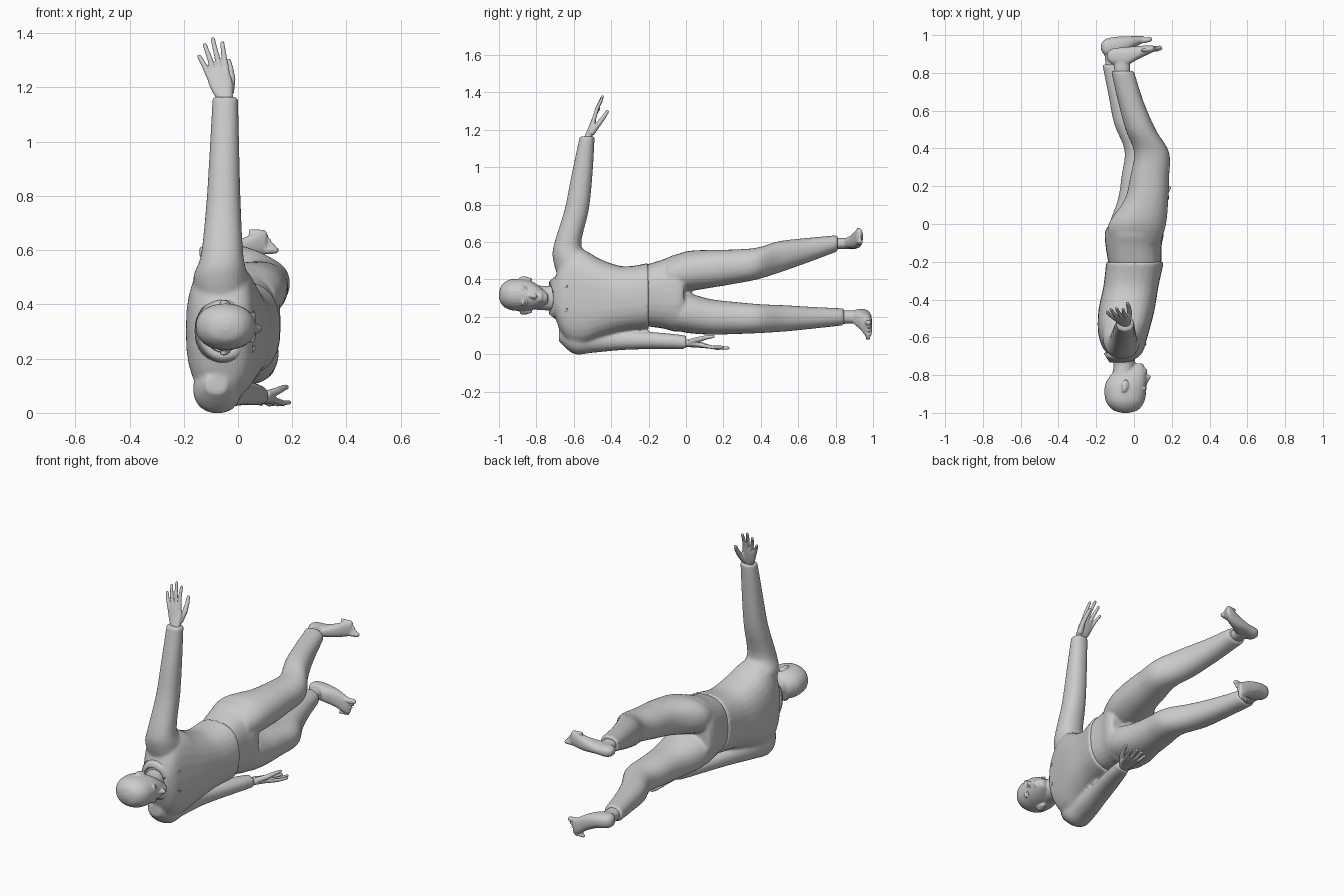
import bpy, bmesh
from math import sin, cos, pi, copysign
from mathutils import Vector, Matrix

ID = Matrix.Identity(4)


def bridge(bm, rings):
    """Skin a list of point rings and cap both ends."""
    vs = [[bm.verts.new(p) for p in r] for r in rings]
    n = len(vs[0])
    for a, b in zip(vs, vs[1:]):
        for i in range(n):
            j = (i + 1) % n
            bm.faces.new((a[i], a[j], b[j], b[i]))
    bm.faces.new(vs[0][::-1])
    bm.faces.new(vs[-1])


def spline(rows, k=4):
    """Catmull-Rom interpolation of number rows."""
    out = []
    for i in range(len(rows) - 1):
        p = [rows[max(0, min(len(rows) - 1, i + d))] for d in (-1, 0, 1, 2)]
        for s in range(k):
            t = s / k
            out.append([.5 * (2 * b + (c - a) * t + (2 * a - 5 * b + 4 * c - d) * t * t
                              + (3 * b - a - 3 * c + d) * t ** 3) for a, b, c, d in zip(*p)])
    return out + [list(rows[-1])]


def loft(bm, axis, rows, p=.9, m=ID, n=28):
    """Rows: position on axis, then low/high extents on the other two axes."""
    u, v = [i for i in range(3) if i != axis]
    rings = []
    for t, u0, u1, v0, v1 in spline(rows):
        ring = []
        for i in range(n):
            c, s = cos(2 * pi * i / n), sin(2 * pi * i / n)
            q = Vector((0, 0, 0))
            q[axis] = t
            q[u] = (u0 + u1) / 2 + (u1 - u0) / 2 * copysign(abs(c) ** p, c)
            q[v] = (v0 + v1) / 2 + (v1 - v0) / 2 * copysign(abs(s) ** p, s)
            ring.append(m @ q)
        rings.append(ring)
    bridge(bm, rings)


def digit(bm, pts, r0, r1, m=ID, n=12):
    """Tapered finger or toe with a rounded tip."""
    pts = [Vector(p) for p in pts]
    pts.append(pts[-1] + (pts[-1] - pts[-2]).normalized() * r1 * .7)
    last = len(pts) - 1
    rings = []
    for i, c in enumerate(pts):
        d = pts[min(i + 1, last)] - pts[max(i - 1, 0)]
        q = d.to_track_quat('Z', 'Y')
        r = r1 * .5 if i == last else r0 + (r1 - r0) * i / (last - 1)
        rings.append([m @ (c + q @ Vector((r * cos(2 * pi * k / n), r * sin(2 * pi * k / n), 0)))
                      for k in range(n)])
    bridge(bm, rings)


def ball(bm, c, s):
    bmesh.ops.create_uvsphere(bm, u_segments=16, v_segments=10, radius=1,
                              matrix=Matrix.Translation(c) @ Matrix.Diagonal((*s, 1)))


def finish(name, bm, voxel=0, smooth=4):
    """Make the object; overlapping volumes are fused by a voxel remesh."""
    bmesh.ops.recalc_face_normals(bm, faces=bm.faces)
    me = bpy.data.meshes.new(name)
    bm.to_mesh(me)
    bm.free()
    for f in me.polygons:
        f.use_smooth = True
    ob = bpy.data.objects.new(name, me)
    bpy.context.collection.objects.link(ob)
    if voxel:
        r = ob.modifiers.new("fuse", 'REMESH')
        r.mode, r.voxel_size, r.use_smooth_shade = 'VOXEL', voxel, True
        s = ob.modifiers.new("soften", 'SMOOTH')
        s.factor, s.iterations = .5, smooth
    return ob


# shirt: torso, raised left sleeve, right sleeve along the ground
bm = bmesh.new()
loft(bm, 1, [(-.71, -.11, .02, .23, .38), (-.67, -.155, .05, .12, .49), (-.62, -.18, .065, .06, .56),
             (-.55, -.192, .085, .05, .56), (-.45, -.187, .11, .09, .505), (-.33, -.162, .13, .125, .47),
             (-.2, -.147, .158, .138, .488)], .8)
loft(bm, 2, [(.4, -.15, .03, -.68, -.5), (.5, -.165, .035, -.71, -.49), (.58, -.137, .02, -.708, -.56),
             (.77, -.117, .01, -.65, -.52), (.96, -.105, .005, -.612, -.5), (1.165, -.094, .0, -.568, -.488)])
loft(bm, 1, [(-.68, -.12, -.04, .07, .14), (-.6, -.165, .01, .002, .18), (-.5, -.145, .01, .008, .155),
             (-.35, -.095, .03, .022, .13), (-.2, -.045, .07, .028, .12), (-.08, .0, .1, .028, .11),
             (.0, .035, .115, .028, .1)])
finish("shirt", bm, .009, 5)

# shirt collar: open band whose front corners hang as points
bm = bmesh.new()
N = 30
rows = []
for i in range(N + 1):
    a = .35 + (2 * pi - .7) * i / N
    tip = max(0, cos(a)) ** 3
    c, s = cos(a), sin(a)
    rows.append([bm.verts.new(p) for p in (
        (-.055 + .065 * c, -.715, .302 + .078 * s),
        (-.055 + .075 * c, -.732 + .03 * tip, .302 + .088 * s),
        (-.055 + (.105 + .03 * tip) * c, -.685 + .06 * tip, .302 + (.125 + .06 * tip) * s))])
for a, b in zip(rows, rows[1:]):
    for k in range(2):
        bm.faces.new((a[k], b[k], b[k + 1], a[k + 1]))
collar = finish("collar", bm)
collar.modifiers.new("thickness", 'SOLIDIFY').thickness = .007

# trousers: hips and two bent legs
bm = bmesh.new()
loft(bm, 1, [(-.215, -.135, .146, .15, .478), (-.12, -.15, .146, .137, .508), (-.05, -.155, .158, .12, .535),
             (-.01, -.14, .15, .14, .52)], .8)
loft(bm, 1, [(-.1, -.13, .14, .33, .51), (0, -.135, .17, .335, .55), (.13, -.05, .182, .355, .558),
             (.25, -.02, .186, .375, .56), (.38, .0, .186, .4, .57), (.5, -.045, .115, .437, .605),
             (.65, -.085, .05, .49, .622), (.81, -.122, .0, .55, .637)])
loft(bm, 1, [(-.1, -.13, .13, .14, .335), (0, -.13, .15, .115, .33), (.13, -.085, .142, .105, .295),
             (.26, -.065, .138, .108, .28), (.39, -.05, .135, .113, .268), (.53, -.105, .06, .122, .262),
             (.68, -.135, .0, .137, .253), (.845, -.168, -.05, .155, .245)])
finish("trousers", bm, .009, 4)

# head with neck, ears, nose, brow, lips
bm = bmesh.new()
loft(bm, 1, [(-1, -.06, -.03, .305, .33), (-.985, -.11, .02, .265, .37), (-.94, -.148, .055, .237, .4),
             (-.87, -.156, .066, .232, .402), (-.82, -.138, .067, .238, .388), (-.78, -.1, .064, .252, .36),
             (-.745, -.02, .05, .272, .328), (-.738, .0, .035, .285, .315)], .92)
loft(bm, 1, [(-.83, -.125, -.01, .24, .375), (-.75, -.108, .005, .235, .365), (-.66, -.12, .005, .23, .375)])
digit(bm, [(.055, -.86, .314), (.066, -.83, .312), (.076, -.808, .31)], .008, .014)
for sg in (-1, 1):
    z = .314 + .088 * sg
    ball(bm, (-.045, -.855, z), (.018, .034, .009))
    ball(bm, (-.052, -.866, z + .008 * sg), (.016, .024, .006))
    ball(bm, (.054, -.872, .314 + .034 * sg), (.012, .007, .024))
    ball(bm, (.062, -.812, .31 + .013 * sg), (.01, .008, .008))
    ball(bm, (.06, -.779 + .006 * sg, .305), (.011, .005, .024))
finish("head", bm, .005, 2)

# eyes
bm = bmesh.new()
for sg in (-1, 1):
    ball(bm, (.05, -.852, .314 + .033 * sg), (.012, .008, .015))
finish("eyes", bm)


def hand(name, wrist, tip, side, back):
    """Local X to the thumb, Y along the fingers, Z to the back of the hand."""
    y = (Vector(tip) - Vector(wrist)).normalized()
    x = Vector(side)
    x = (x - x.dot(y) * y).normalized()
    z = x.cross(y)
    if z.dot(Vector(back)) < 0:
        z = -z
    m = Matrix((x, y, z)).transposed().to_4x4()
    m.translation = wrist
    bm = bmesh.new()
    loft(bm, 1, [(-.05, -.028, .028, -.022, .022), (.01, -.03, .03, -.02, .02), (.06, -.041, .042, -.02, .014),
                 (.11, -.044, .042, -.015, .01), (.132, -.036, .035, -.01, .006)], .85, m)
    for bx, tx, ty in ((.031, .046, .228), (.01, .016, .252), (-.012, -.018, .238), (-.033, -.05, .2)):
        mid = ((bx + tx) / 2, (.11 + ty) / 2, -.002)
        digit(bm, [(bx, .1, -.002), mid, (tx, ty - .005, -.012)], .0115, .008, m)
    digit(bm, [(.022, .03, -.01), (.045, .085, -.032), (.052, .13, -.05), (.055, .165, -.06)], .017, .009, m)
    finish(name, bm, .004, 2)


hand("left_hand", (-.045, -.526, 1.15), (-.112, -.455, 1.39), (1, 0, 0), (0, -1, 0))
hand("right_hand", (.075, 0, .06), (.15, .22, .022), (1, 0, 0), (0, 0, -1))


def foot(name, ankle, rows, toe_a, toe_b):
    """Ankle, sole body, and five toes spaced from the big toe to the small one."""
    bm = bmesh.new()
    loft(bm, 1, ankle)
    loft(bm, 0, rows, .85)
    a, b = Vector(toe_a), Vector(toe_b)
    for i in range(5):
        p = a.lerp(b, i / 4)
        r = .016 if i == 0 else .0115 - .0006 * i
        digit(bm, [p - Vector((.055, .008, 0)), p - Vector((.02, .004, 0)), p], r, r * .85)
    finish(name, bm, .005, 3)


foot("left_foot", [(.76, -.1, -.02, .565, .62), (.82, -.105, -.022, .562, .622), (.89, -.115, -.02, .565, .62)],
     [(-.142, .87, .905, .578, .608), (-.115, .845, .928, .562, .622), (-.05, .835, .936, .565, .625),
      (.02, .872, .942, .567, .645), (.08, .9, .946, .58, .672), (.105, .912, .944, .59, .67)],
     (.14, .932, .6), (.095, .928, .668))
foot("right_foot", [(.8, -.152, -.068, .163, .235), (.86, -.152, -.07, .163, .235), (.93, -.16, -.07, .165, .235)],
     [(-.174, .92, .955, .182, .222), (-.148, .89, .98, .163, .242), (-.085, .885, .992, .15, .238),
      (-.02, .922, .994, .122, .218), (.03, .95, .995, .09, .19), (.055, .962, .993, .088, .178)],
     (.086, .978, .168), (.048, .978, .086))
